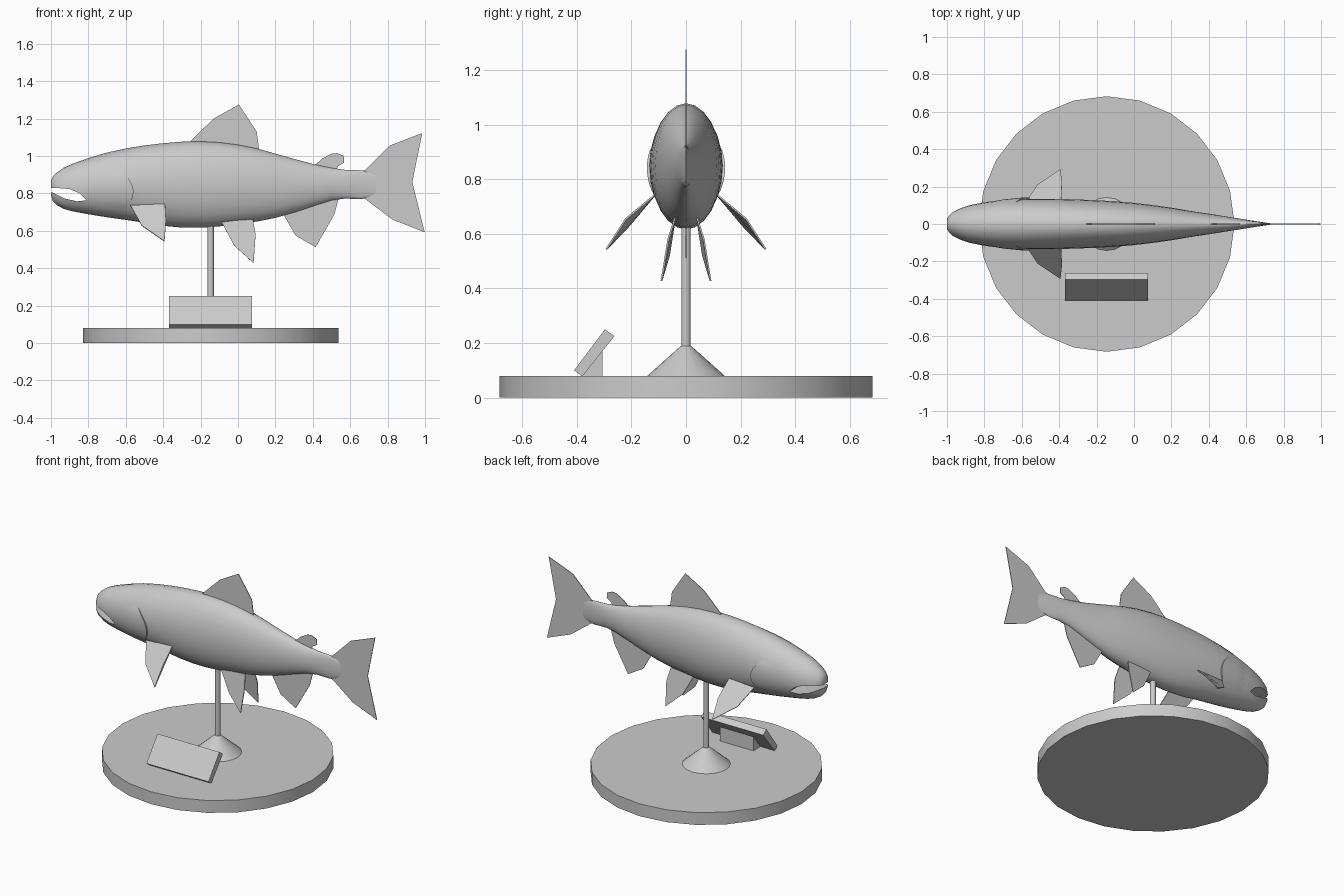
import bpy, bmesh, math

if "Cube" in bpy.data.objects:
    bpy.data.objects.remove(bpy.data.objects["Cube"])

grey = bpy.data.materials.new("plain grey")
grey.diffuse_color = (0.6, 0.6, 0.6, 1)
grey.use_nodes = True
grey.node_tree.nodes["Principled BSDF"].inputs["Base Color"].default_value = grey.diffuse_color


def add_object(name, verts, faces, smooth=None, fix_normals=True):
    mesh = bpy.data.meshes.new(name)
    mesh.from_pydata(verts, [], faces)
    if fix_normals:
        bm = bmesh.new()
        bm.from_mesh(mesh)
        bmesh.ops.recalc_face_normals(bm, faces=bm.faces)
        bm.to_mesh(mesh)
        bm.free()
    mesh.materials.append(grey)
    obj = bpy.data.objects.new(name, mesh)
    bpy.context.collection.objects.link(obj)
    if smooth:
        shade(obj, smooth)
    return obj


def activate(obj):
    bpy.ops.object.select_all(action='DESELECT')
    obj.select_set(True)
    bpy.context.view_layer.objects.active = obj


def shade(obj, degrees):
    activate(obj)
    bpy.ops.object.shade_smooth_by_angle(angle=math.radians(degrees))


def apply_modifiers(obj):
    activate(obj)
    for mod in list(obj.modifiers):
        bpy.ops.object.modifier_apply(modifier=mod.name)


def loft(name, rings, smooth=None):
    """Closed skin over rings that share one point count."""
    n = len(rings[0])
    verts = [p for ring in rings for p in ring]
    faces = [(i * n + j, i * n + (j + 1) % n, (i + 1) * n + (j + 1) % n, (i + 1) * n + j)
             for i in range(len(rings) - 1) for j in range(n)]
    faces += [tuple(range(n)), tuple(range(len(verts) - n, len(verts)))]
    return add_object(name, verts, faces, smooth)


def turned(name, x, profile, sides, smooth=None):
    """Round part from (radius, height) pairs."""
    return loft(name, [[(x + r * math.cos(math.tau * k / sides), r * math.sin(math.tau * k / sides), z)
                        for k in range(sides)] for r, z in profile], smooth)


def prism_x(name, x0, x1, outline):
    return loft(name, [[(x, y, z) for y, z in outline] for x in (x0, x1)])


def fin(name, points, thickness=0.004):
    obj = add_object(name, points, [tuple(range(len(points)))])
    mod = obj.modifiers.new("thickness", 'SOLIDIFY')
    mod.thickness, mod.offset = thickness, 0
    apply_modifiers(obj)
    return obj


# Stand
STAND_X = -0.146
turned("base_disc", STAND_X, [(0.683, 0), (0.683, 0.08)], 24, 30)
turned("pole_foot", STAND_X, [(0.142, 0.08), (0.018, 0.19)], 20, 30)
turned("pole", STAND_X, [(0.017, 0.18), (0.017, 0.66)], 16, 40)

# Tilted sign plate and its wedge support
prism_x("sign_plate", -0.37, 0.075, [(-0.41, 0.10), (-0.38, 0.078), (-0.262, 0.225), (-0.297, 0.25)])
prism_x("sign_support", -0.27, -0.03, [(-0.38, 0.08), (-0.305, 0.08), (-0.305, 0.173)])

# Fish body stations: x, top, bottom, half width
STATIONS = [
    (-1.0, 0.868, 0.79, 0.025), (-0.99, 0.89, 0.758, 0.045), (-0.97, 0.91, 0.738, 0.064),
    (-0.93, 0.938, 0.716, 0.083), (-0.88, 0.96, 0.703, 0.1), (-0.8, 0.988, 0.688, 0.116),
    (-0.7, 1.018, 0.672, 0.129), (-0.6, 1.04, 0.658, 0.134), (-0.5, 1.056, 0.643, 0.135),
    (-0.4, 1.068, 0.626, 0.134), (-0.3, 1.076, 0.617, 0.131), (-0.2, 1.078, 0.616, 0.127),
    (-0.1, 1.073, 0.623, 0.121), (0.0, 1.06, 0.637, 0.113), (0.1, 1.04, 0.649, 0.101),
    (0.2, 1.012, 0.669, 0.087), (0.3, 0.984, 0.697, 0.07), (0.4, 0.957, 0.73, 0.055),
    (0.5, 0.936, 0.762, 0.039), (0.57, 0.926, 0.772, 0.028), (0.66, 0.923, 0.769, 0.014),
    (0.74, 0.9, 0.79, 0.002)]
SIDES = 24


def half_width(x, z):
    for a, b in zip(STATIONS, STATIONS[1:]):
        if a[0] <= x <= b[0]:
            f = (x - a[0]) / (b[0] - a[0])
            top, low, w = (a[i] + f * (b[i] - a[i]) for i in (1, 2, 3))
            d = (z - (top + low) / 2) / ((top - low) / 2)
            return w * math.sqrt(max(0, 1 - d * d))
    return 0


body = loft("body", [[(x, w * math.sin(math.tau * k / SIDES),
                       (top + low) / 2 + (top - low) / 2 * math.cos(math.tau * k / SIDES))
                      for k in range(SIDES)] for x, top, low, w in STATIONS])

# Open mouth cut through the snout
MOUTH = [(-1.05, 0.828), (-0.96, 0.828), (-0.9, 0.823), (-0.847, 0.8), (-0.81, 0.763),
         (-0.86, 0.757), (-0.93, 0.773), (-0.99, 0.803), (-1.05, 0.815)]
cutter = loft("mouth_cutter", [[(x, y, z) for x, z in MOUTH] for y in (-0.3, 0.3)])
cutter.hide_render = True
cut = body.modifiers.new("mouth", 'BOOLEAN')
cut.operation, cut.object, cut.solver = 'DIFFERENCE', cutter, 'EXACT'
apply_modifiers(body)
bpy.data.objects.remove(cutter)
shade(body, 40)

# Gill covers: shallow raised plates with a curved rear lip
ROWS, COLS = 10, 6
for side, label in ((-1, "right"), (1, "left")):
    verts, faces = [], []
    for i in range(ROWS + 1):
        s = i / ROWS
        z = 0.928 - 0.214 * s
        end = -0.63 + 0.03 * s + 0.055 * math.sin(math.pi * s)
        for j in range(COLS + 1):
            t = j / COLS
            x = -0.76 + (end + 0.76) * t
            y = half_width(x, z) + 0.009 * t * math.sin(math.pi * s) ** 0.5 - 0.001 * (1 - t)
            verts.append((x, side * y, z))
        verts.append((end, side * (half_width(end, z) - 0.006), z))
    n = COLS + 2
    for i in range(ROWS):
        for j in range(n - 1):
            f = (i * n + j, (i + 1) * n + j, (i + 1) * n + j + 1, i * n + j + 1)
            faces.append(f if side < 0 else f[::-1])
    add_object(label + "_gill_cover", verts, faces, 40, fix_normals=False)

# Fins on the centre line, as (x, z) outlines
CENTRE_FINS = {
    "dorsal_fin": [(-0.28, 1.05), (-0.245, 1.088), (-0.13, 1.2), (0.005, 1.275), (0.1, 1.13), (0.115, 1.02)],
    "adipose_fin": [(0.38, 0.94), (0.42, 0.958), (0.45, 0.985), (0.5, 1.012), (0.53, 1.015), (0.565, 1.0),
                    (0.568, 0.965), (0.535, 0.945), (0.52, 0.91)],
    "tail_fin": [(0.64, 0.91), (0.68, 0.925), (0.81, 1.055), (0.985, 1.122), (0.932, 0.86),
                 (0.998, 0.592), (0.825, 0.66), (0.68, 0.77), (0.64, 0.78)],
    "anal_fin": [(0.24, 0.71), (0.25, 0.675), (0.307, 0.575), (0.415, 0.512), (0.515, 0.687), (0.54, 0.78)]}
for name, outline in CENTRE_FINS.items():
    fin(name, [(x, 0, z) for x, z in outline])

# Paired fins, mirrored across the body
PAIRED_FINS = {
    "pectoral_fin": [(-0.575, 0.12, 0.735), (-0.515, 0.21, 0.628), (-0.393, 0.292, 0.543),
                     (-0.385, 0.22, 0.655), (-0.39, 0.115, 0.742)],
    "pelvic_fin": [(-0.09, 0.045, 0.65), (-0.02, 0.062, 0.52), (0.083, 0.09, 0.427),
                   (0.094, 0.065, 0.58), (0.08, 0.04, 0.66)]}
for name, points in PAIRED_FINS.items():
    for side, label in ((-1, "right_"), (1, "left_")):
        fin(label + name, [(x, side * y, z) for x, y, z in points], 0.006)
